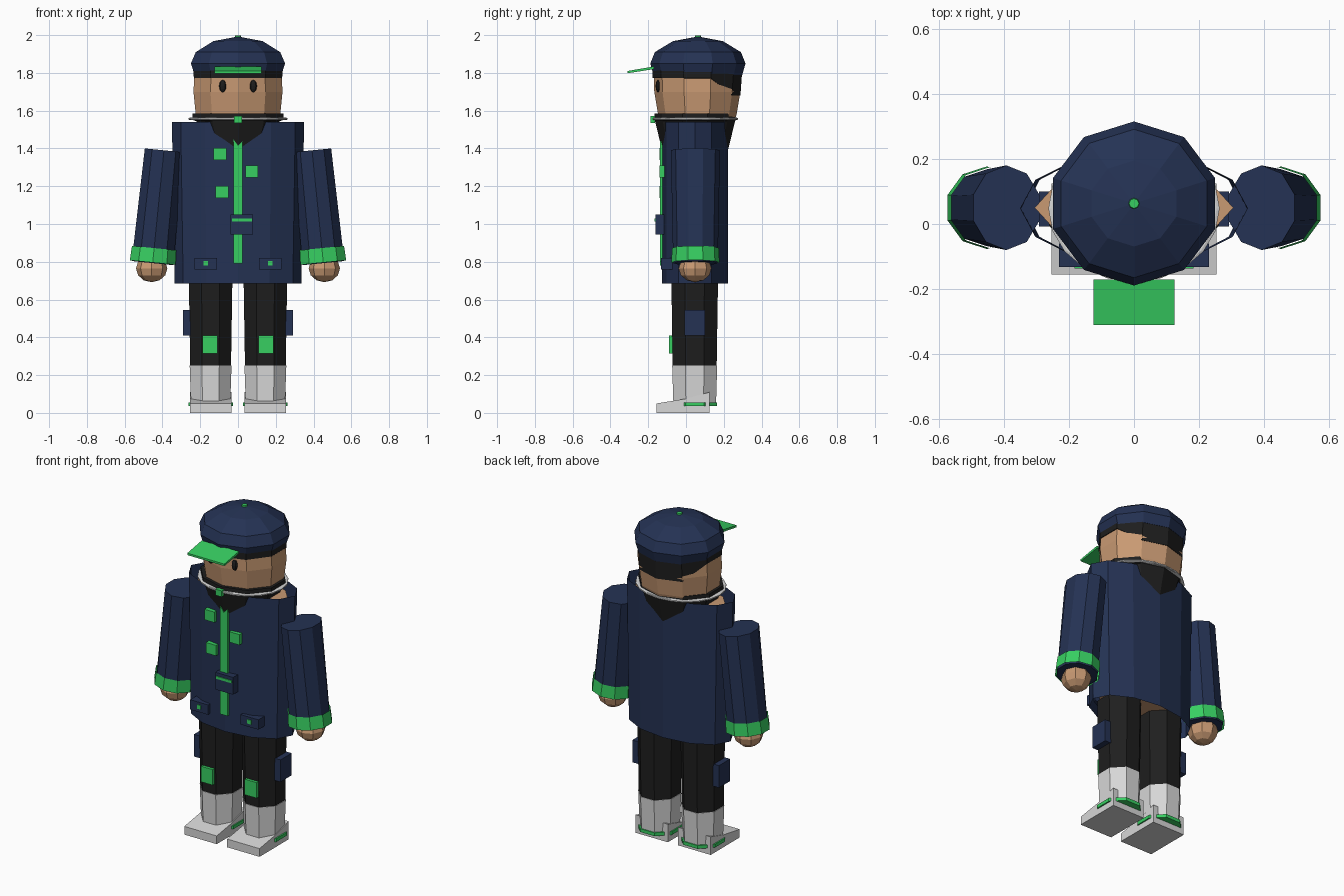
import bpy, bmesh, math
from mathutils import Matrix, Vector

if "Cube" in bpy.data.objects:
    bpy.data.objects.remove(bpy.data.objects["Cube"])


def material(name, rgb):
    m = bpy.data.materials.new(name)
    m.use_nodes = True
    m.diffuse_color = (*rgb, 1)
    m.node_tree.nodes["Principled BSDF"].inputs["Base Color"].default_value = (*rgb, 1)
    return m


NAVY = material("navy cloth", (0.018, 0.032, 0.088))
GREEN = material("bright green", (0.038, 0.62, 0.12))
SKIN = material("skin", (0.58, 0.32, 0.17))
BLACK = material("black cloth", (0.013, 0.013, 0.013))
GREY = material("light grey", (0.68, 0.68, 0.68))


def finish(name, bm, mat, matrix=None):
    if matrix:
        bm.transform(matrix)
    bmesh.ops.recalc_face_normals(bm, faces=bm.faces)
    mesh = bpy.data.meshes.new(name)
    bm.to_mesh(mesh)
    bm.free()
    mesh.materials.append(mat)
    ob = bpy.data.objects.new(name, mesh)
    bpy.context.collection.objects.link(ob)
    return ob


def tube(name, mat, rings, sides=10, phase=math.pi / 2, caps=True, at=(0, 0, 0), tilt=0):
    """Stack of elliptical rings (z, radius x, radius y)."""
    bm = bmesh.new()
    loops = []
    for z, rx, ry in rings:
        angles = [phase + math.tau * i / sides for i in range(sides)]
        loops.append([bm.verts.new((rx * math.cos(a), ry * math.sin(a), z)) for a in angles])
    for low, high in zip(loops, loops[1:]):
        for i in range(sides):
            j = (i + 1) % sides
            bm.faces.new((low[i], low[j], high[j], high[i]))
    if caps:
        bm.faces.new(loops[0])
        bm.faces.new(loops[-1])
    return finish(name, bm, mat, Matrix.Translation(at) @ Matrix.Rotation(tilt, 4, "Y"))


def prism(name, mat, outline, axis, start, end):
    """Outline in the other two axes, extruded along x or y."""
    bm = bmesh.new()
    place = (lambda p, d: (d, *p)) if axis == "x" else (lambda p, d: (p[0], d, p[1]))
    a = [bm.verts.new(place(p, start)) for p in outline]
    b = [bm.verts.new(place(p, end)) for p in outline]
    bm.faces.new(a)
    bm.faces.new(b)
    for i in range(len(a)):
        j = (i + 1) % len(a)
        bm.faces.new((a[i], a[j], b[j], b[i]))
    return finish(name, bm, mat)


def box(name, mat, x, y, z):
    outline = [(x[0], z[0]), (x[1], z[0]), (x[1], z[1]), (x[0], z[1])]
    return prism(name, mat, outline, "y", *y)


def ball(name, mat, at, radii, segments=8, rings=6):
    bm = bmesh.new()
    bmesh.ops.create_uvsphere(bm, u_segments=segments, v_segments=rings, radius=1)
    return finish(name, bm, mat, Matrix.Translation(at) @ Matrix.Diagonal((*radii, 1)))


FLAT = math.pi / 8

# Torso and open jacket
tube("body", SKIN, [(0.72, 0.29, 0.14), (1.5, 0.305, 0.14)], 8, 0, at=(0, 0.05, 0))
tube("jacket", NAVY, [(0.685, 0.335, 0.175), (1.54, 0.35, 0.175)], 12, 0, caps=False, at=(0, 0.048, 0))

# Jacket front
prism("zip_strip", GREEN, [(-0.025, 0.79), (0.025, 0.79), (0.025, 1.44), (0, 1.415), (-0.025, 1.45)],
      "y", -0.137, -0.11)
for x, z in ((-0.095, 1.37), (0.073, 1.278), (-0.085, 1.17)):
    box("chest_patch", GREEN, (x - 0.034, x + 0.034), (-0.14, -0.1), (z - 0.032, z + 0.032))
box("buckle", NAVY, (-0.04, 0.08), (-0.162, -0.11), (0.945, 1.05))
box("buckle_stripe", GREEN, (-0.032, 0.073), (-0.167, -0.16), (1.014, 1.03))

# Neck, collar chain and clasp
tube("neck_warmer", BLACK, [(1.39, 0.18, 0.174), (1.545, 0.232, 0.212), (1.55, 0.252, 0.215),
                            (1.585, 0.252, 0.215)], at=(0, 0.048, 0))
tube("neck_chain", GREY, [(1.55, 0.254, 0.222), (1.553, 0.263, 0.226), (1.56, 0.263, 0.226),
                          (1.563, 0.254, 0.222)], 20, at=(0, 0.048, 0))
box("neck_clasp", GREEN, (-0.021, 0.021), (-0.188, -0.165), (1.535, 1.572))

# Head, hair and eyes
tube("head", SKIN, [(1.5, 0.2, 0.18), (1.58, 0.235, 0.208), (1.7, 0.248, 0.228),
                    (1.78, 0.243, 0.23), (1.88, 0.2, 0.2)], at=(0, 0.06, 0))
hair = tube("hair", BLACK, [(1.772, 0.246, 0.236), (1.83, 0.248, 0.239)], at=(0, 0.06, 0))
for v in hair.data.vertices:
    if v.co.y > 0.22 and v.co.z < 1.8:
        v.co.z = 1.68
        v.co.y -= 0.008
for s in (-1, 1):
    ball("eye", BLACK, (s * 0.081, -0.148, 1.73), (0.019, 0.013, 0.033))

# Cap
tube("cap", NAVY, [(1.79, 0.242, 0.235), (1.85, 0.262, 0.252), (1.91, 0.235, 0.228),
                   (1.968, 0.137, 0.132), (1.989, 0.02, 0.02)], at=(0, 0.063, 0))
tube("cap_button", GREEN, [(1.98, 0.019, 0.019), (1.997, 0.015, 0.015)], 8, at=(0, 0.063, 0))
prism("cap_visor", GREEN, [(-0.31, 1.798), (-0.17, 1.82), (-0.17, 1.834), (-0.31, 1.81)],
      "x", -0.125, 0.125)

for s, side in ((-1, "right"), (1, "left")):
    # Arms
    shoulder, lean = (s * 0.392, 0.05, 1.39), -s * 0.1
    tube(side + "_sleeve", NAVY, [(-0.6, 0.117, 0.118), (0, 0.107, 0.13)], at=shoulder, tilt=lean)
    tube(side + "_cuff", GREEN, [(-0.597, 0.128, 0.127), (-0.52, 0.124, 0.124)],
         caps=False, at=shoulder, tilt=lean)
    ball(side + "_hand", SKIN, (s * 0.457, 0.048, 0.765), (0.083, 0.087, 0.073))

    # Hip pockets with studs
    box(side + "_hip_pocket", NAVY, sorted((s * 0.11, s * 0.23)), (-0.132, -0.06), (0.76, 0.82))
    box(side + "_pocket_stud", GREEN, (s * 0.17 - 0.012, s * 0.17 + 0.012), (-0.137, -0.13), (0.78, 0.805))

    # Legs
    hip = (s * 0.145, 0.046, 0)
    tube(side + "_trouser", BLACK, [(0.25, 0.117, 0.126), (0.72, 0.125, 0.134)], 8, FLAT, at=hip)
    box(side + "_knee_pad", GREEN, (s * 0.148 - 0.04, s * 0.148 + 0.04), (-0.09, -0.05), (0.315, 0.41))
    box(side + "_thigh_pocket", NAVY, sorted((s * 0.24, s * 0.292)), (-0.008, 0.1), (0.41, 0.545))

    # Boots
    tube(side + "_boot_shaft", GREY, [(0.04, 0.112, 0.122), (0.252, 0.12, 0.129)], 8, FLAT, at=hip)
    tube(side + "_boot_trim", GREEN, [(0.036, 0.127, 0.129), (0.056, 0.127, 0.129)], 8, FLAT, at=hip)
    prism(side + "_boot_foot", GREY, [(-0.155, 0), (0.125, 0), (0.125, 0.11), (0.09, 0.1),
                                      (0, 0.075), (-0.155, 0.05)], "x", s * 0.035, s * 0.254)
